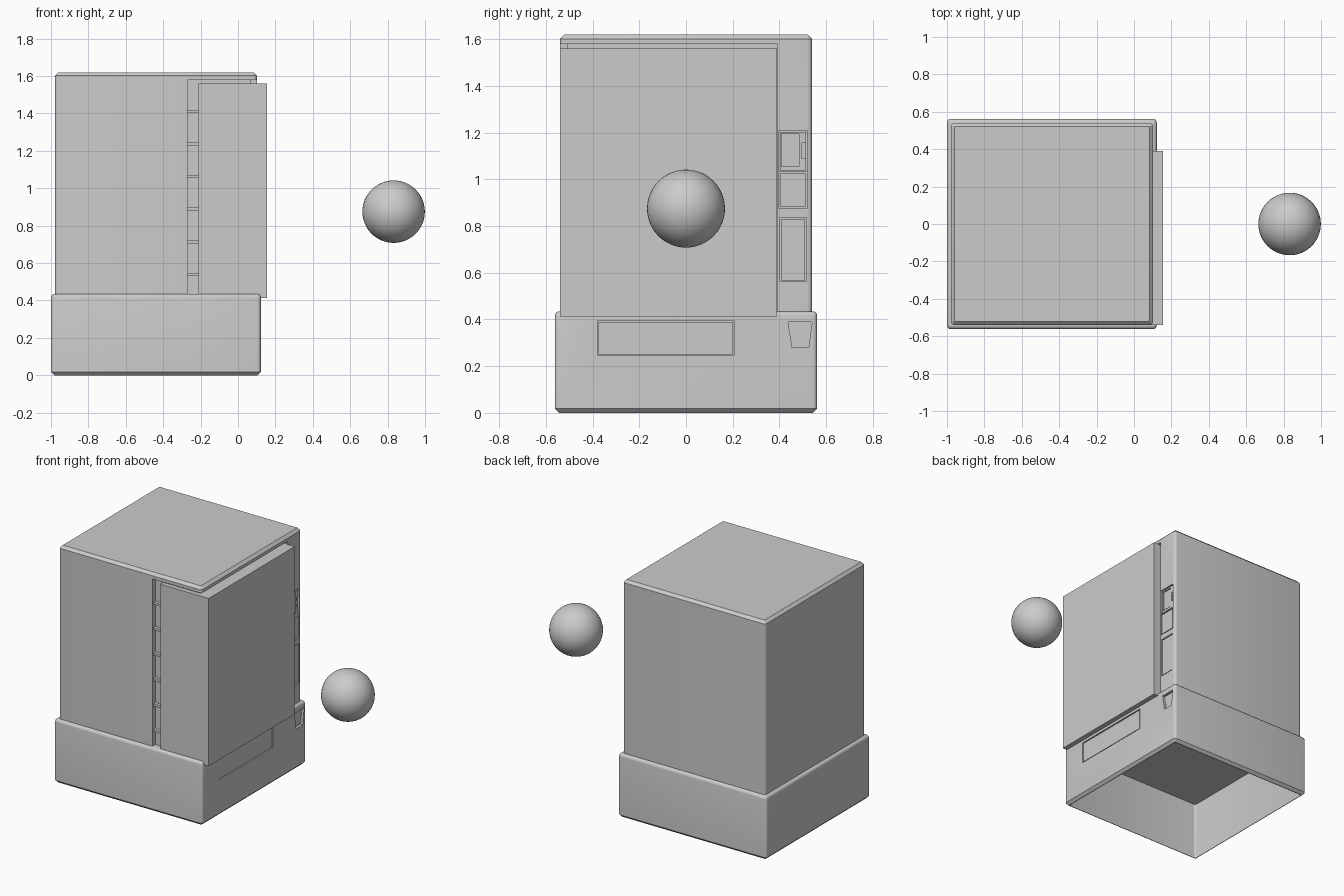
import bpy, bmesh, math

if "Cube" in bpy.data.objects:
    bpy.data.objects.remove(bpy.data.objects["Cube"])


def finish(name, bm):
    bmesh.ops.recalc_face_normals(bm, faces=bm.faces)
    me = bpy.data.meshes.new(name)
    bm.to_mesh(me)
    bm.free()
    ob = bpy.data.objects.new(name, me)
    bpy.context.collection.objects.link(ob)
    return ob


def bevel_where(bm, test, width, segs):
    edges = [e for e in bm.edges if test(e.verts[0].co, e.verts[1].co)]
    bmesh.ops.bevel(bm, geom=edges, offset=width, segments=segs, profile=0.5,
                    affect='EDGES', clamp_overlap=True)


def box(name, x, y, z, vert=0, top=0, bottom=0, top_segs=1):
    """Box from ranges, with optional rounded corners and chamfered rims."""
    bm = bmesh.new()
    bmesh.ops.create_cube(bm, size=1)
    for v in bm.verts:
        v.co = [r[0] if c < 0 else r[1] for c, r in zip(v.co, (x, y, z))]
    if vert:
        bevel_where(bm, lambda a, b: abs(a.z - b.z) > 1e-4, vert, 4)
    for w, h, s in ((top, z[1], top_segs), (bottom, z[0], 1)):
        if w:
            bevel_where(bm, lambda a, b: abs(a.z - h) < 1e-4 and abs(b.z - h) < 1e-4, w, s)
    return finish(name, bm)


def slab(name, outline, x0, x1):
    """Extrude a (y, z) outline along x."""
    bm = bmesh.new()
    f = bm.faces.new([bm.verts.new((x0, p[0], p[1])) for p in outline])
    g = bmesh.ops.extrude_face_region(bm, geom=[f])['geom']
    for v in g:
        if isinstance(v, bmesh.types.BMVert):
            v.co.x = x1
    return finish(name, bm)


def activate(ob):
    bpy.ops.object.select_all(action='DESELECT')
    ob.select_set(True)
    bpy.context.view_layer.objects.active = ob


def cut(ob, cutter):
    m = ob.modifiers.new('cut', 'BOOLEAN')
    m.operation = 'DIFFERENCE'
    m.solver = 'EXACT'
    m.object = cutter
    activate(ob)
    bpy.ops.object.modifier_apply(modifier=m.name)
    bpy.data.objects.remove(cutter)


def rect(y0, y1, z0, z1):
    return [(y0, z0), (y1, z0), (y1, z1), (y0, z1)]


def inset(pts, d):
    cy = sum(p[0] for p in pts) / len(pts)
    cz = sum(p[1] for p in pts) / len(pts)
    return [(p[0] - math.copysign(d, p[0] - cy), p[1] - math.copysign(d, p[1] - cz)) for p in pts]


def grooved_panel(host, name, outline, face_x, depth=0.015, gap=0.006, sink=0.003):
    """Recess in the host's right face with a panel set in it."""
    cut(host, slab('cutter', outline, face_x - depth, face_x + 0.05))
    return slab(name, inset(outline, gap), face_x - depth - 0.004, face_x - sink)


# Base skirt, hollow from below
base = box('base', (-1.0, 0.122), (-0.562, 0.562), (0, 0.435),
           vert=0.02, top=0.025, bottom=0.018, top_segs=4)
cut(base, box('cutter', (-0.978, 0.10), (-0.54, 0.54), (-0.1, 0.405), vert=0.015))
grooved_panel(base, 'tray_door', rect(-0.38, 0.205, 0.245, 0.395), 0.122)
grooved_panel(base, 'return_cup', [(0.455, 0.28), (0.525, 0.28), (0.54, 0.39), (0.437, 0.39)],
              0.122, depth=0.018, sink=0.012)

# Cabinet with a wrap-around recess for the door
body = box('cabinet', (-0.978, 0.102), (-0.54, 0.54), (0.42, 1.62), vert=0.02, top=0.018)
cut(body, box('cutter', (-0.27, 0.3), (-0.7, -0.508), (0.3, 1.58)))
cut(body, box('cutter', (0.07, 0.3), (-0.7, 0.392), (0.3, 1.58)))

# Control column on the right face
grooved_panel(body, 'upper_control', rect(0.398, 0.52, 1.033, 1.21), 0.102, sink=0.006)
window = bpy.data.objects['upper_control']
grooved_panel(window, 'control_window', rect(0.41, 0.485, 1.055, 1.195), 0.096,
              depth=0.008, sink=0.005)
cut(window, slab('cutter', rect(0.495, 0.511, 1.09, 1.155), 0.089, 0.2))
slab('slot_tab', rect(0.499, 0.507, 1.10, 1.135), 0.085, 0.094)
grooved_panel(body, 'middle_control', rect(0.398, 0.518, 0.875, 1.032), 0.102)
grooved_panel(body, 'lower_control', rect(0.402, 0.516, 0.562, 0.837), 0.102)

# Door wrapping the front right corner
box('door', (-0.21, 0.156), (-0.54, 0.39), (0.413, 1.56))

# Hinges in the gap beside the door
for i in range(6):
    z = 1.41 - i * 0.174
    box('hinge_%d' % (i + 1), (-0.272, -0.205), (-0.53, -0.5), (z - 0.008, z + 0.008))

# Separate ball
bpy.ops.mesh.primitive_uv_sphere_add(segments=48, ring_count=24, radius=0.167,
                                     location=(0.832, 0, 0.875))
ball = bpy.context.object
ball.name = 'ball'

for ob in (ball, base, body):
    activate(ob)
    bpy.ops.object.shade_smooth_by_angle(angle=math.radians(35))
